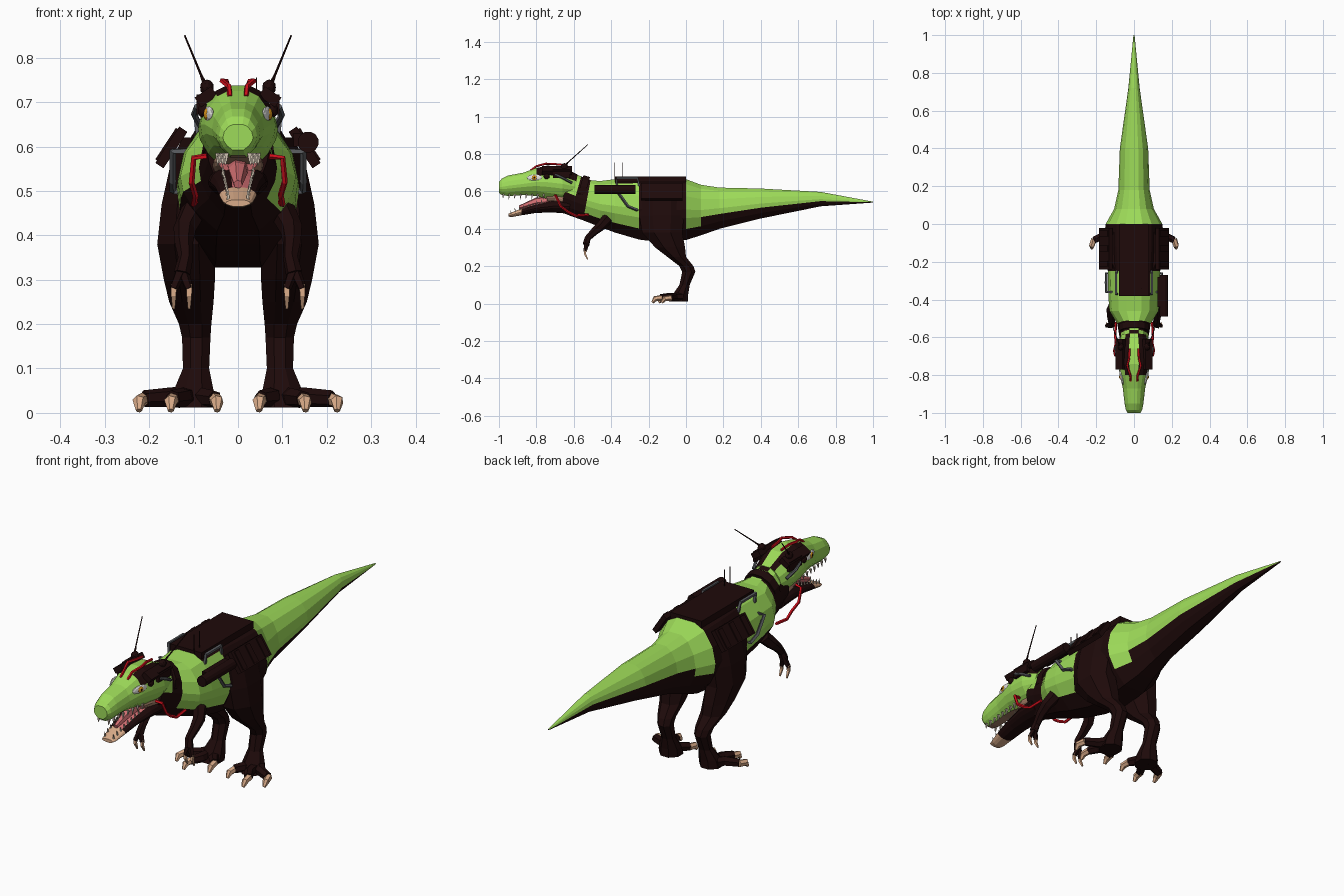
import bpy, bmesh, math
from mathutils import Vector, Matrix

cube = bpy.data.objects.get("Cube")
if cube:
    bpy.data.objects.remove(cube, do_unlink=True)


def material(name, r, g, b):
    m = bpy.data.materials.new(name)
    m.use_nodes = True
    m.diffuse_color = (r, g, b, 1)
    m.node_tree.nodes["Principled BSDF"].inputs["Base Color"].default_value = (r, g, b, 1)
    return m


GREEN = material("skin_green", .34, .71, .1)
DARK = material("dark_hide", .013, .003, .003)
TAN = material("claw_tan", .7, .41, .25)
RED = material("cable_red", .68, .005, .012)
GREY = material("frame_grey", .1, .105, .115)
PINK = material("mouth_pink", .65, .16, .17)
FLESH = material("palate_flesh", .36, .2, .13)
WHITE = material("eye_white", .88, .88, .85)
IVORY = material("tooth_ivory", .66, .57, .46)
AMBER = material("iris_amber", .75, .32, .01)


def finish(name, bm, mats):
    bmesh.ops.recalc_face_normals(bm, faces=bm.faces)
    mesh = bpy.data.meshes.new(name)
    bm.to_mesh(mesh)
    bm.free()
    for m in mats:
        mesh.materials.append(m)
    obj = bpy.data.objects.new(name, mesh)
    bpy.context.scene.collection.objects.link(obj)
    return obj


def skin(name, rings, mats, rule=None):
    """Bridge a list of rings; rule(ring_side, mean_y) picks the material."""
    bm = bmesh.new()
    loops = [[bm.verts.new(p) for p in ring] for ring in rings]
    n = len(loops[0])
    for a, b in zip(loops, loops[1:]):
        for j in range(n):
            k = (j + 1) % n
            face = bm.faces.new((a[j], a[k], b[k], b[j]))
            if rule:
                face.material_index = rule(j, sum(v.co.y for v in face.verts) / len(face.verts))
    for end in (loops[0], loops[-1]):
        cap = bm.faces.new(end)
        if rule:
            cap.material_index = rule(n // 2, end[0].co.y)
    return finish(name, bm, mats)


# Half cross-section: (drop from top, share of half width)
PROFILE = [(0, .3), (.08, .62), (.28, .9), (.5, 1), (.64, .95), (.82, .74), (1, .36)]
LAST = len(PROFILE) - 1


def body_loft(name, sections, mats, rule):
    """Sections are (top y, bottom y, top z, bottom z, half width)."""
    rings = []
    for yt, yb, zt, zb, w in sections:
        half = [Vector((w * k, yt + (yb - yt) * d, zt + (zb - zt) * d)) for d, k in PROFILE]
        rings.append(half + [Vector((-p.x, p.y, p.z)) for p in reversed(half)])

    def by_row(j, y):
        row = j if j <= LAST else 2 * LAST - j
        if j == 2 * LAST + 1:
            row = -1
        elif j > LAST:
            row += 1
            row = min(row, LAST - 1)
        return rule(row, y)
    return skin(name, rings, mats, by_row)


def tube(name, points, radii, mat, side=1, sides=6):
    """Tapered tube along a path, mirrored when side is negative."""
    pts = [Vector((p[0] * side, p[1], p[2])) for p in points]
    if not isinstance(radii, (list, tuple)):
        radii = [radii] * len(pts)
    rings, last = [], None
    for i, p in enumerate(pts):
        t = (pts[min(i + 1, len(pts) - 1)] - pts[max(i - 1, 0)]).normalized()
        if last is None:
            u = t.orthogonal().normalized()
        else:
            u = last.rotation_difference(t) @ u
        last = t
        v = t.cross(u)
        turn = [2 * math.pi * k / sides for k in range(sides)]
        rings.append([p + (u * math.cos(a) + v * math.sin(a)) * radii[i] for a in turn])
    return skin(name, rings, [mat])


def box(name, centre, size, mat, tilt=0):
    bm = bmesh.new()
    m = Matrix.Translation(centre) @ Matrix.Rotation(tilt, 4, 'Y') @ Matrix.Diagonal((*size, 1))
    bmesh.ops.create_cube(bm, size=1, matrix=m)
    return finish(name, bm, [mat])


def ball(name, centre, size, mat, turn=0):
    bm = bmesh.new()
    m = Matrix.Translation(centre) @ Matrix.Rotation(turn, 4, 'Z') @ Matrix.Diagonal((*size, 1))
    bmesh.ops.create_icosphere(bm, subdivisions=2, radius=1, matrix=m)
    return finish(name, bm, [mat])


# Body, neck and tail
def body_rule(row, y):
    if y > .05:
        return int(row >= 4)
    if -.25 < y < 0 or (-.38 < y < 0 and row <= 0):
        return 1
    if y < -.5:
        return int(row >= 3 or (-.595 < y < -.535))
    return int(row >= 5)


body_loft("body_and_tail", [
    (1, 1, .545, .54, .003), (.72, .72, .597, .52, .03), (.4, .4, .615, .455, .075),
    (.18, .18, .62, .4, .083), (.08, .08, .635, .365, .105), (0, 0, .665, .34, .15),
    (-.12, -.12, .67, .327, .15), (-.25, -.25, .67, .342, .138), (-.38, -.38, .665, .38, .136),
    (-.46, -.46, .655, .41, .13), (-.51, -.55, .66, .445, .088),
    (-.56, -.62, .68, .47, .078), (-.63, -.67, .71, .49, .07)], [GREEN, DARK], body_rule)
tube("neck_collar", [(0, -.535, .6), (0, -.57, .61)], .082, DARK, sides=12)

# Skull with dark side pads and fleshy palate
body_loft("skull", [
    (-.58, -.6, .69, .56, .07), (-.66, -.66, .73, .55, .09), (-.74, -.74, .738, .56, .085),
    (-.8, -.8, .725, .575, .075), (-.87, -.87, .7, .58, .059), (-.95, -.95, .685, .575, .05),
    (-.985, -.985, .668, .58, .043), (-1, -1, .65, .592, .034)], [GREEN, DARK, FLESH],
    lambda row, y: 2 if row == LAST and -.98 < y < -.62 else int(row in (0, 1) and -.8 < y < -.6))

# Lower jaw, cheeks and tongue
body_loft("lower_jaw", [
    (-.62, -.62, .56, .48, .068), (-.71, -.71, .555, .487, .064), (-.8, -.8, .535, .485, .052),
    (-.88, -.88, .508, .472, .042), (-.93, -.93, .488, .463, .034), (-.95, -.95, .48, .465, .028)],
    [DARK, PINK, TAN], lambda row, y: 2 if y < -.9 else int(row <= 0))
body_loft("cheek_web", [(-.6, -.6, .6, .5, .06), (-.7, -.7, .6, .53, .055), (-.75, -.74, .59, .54, .045)],
          [FLESH, PINK], lambda row, y: int(y < -.74))
tube("tongue", [(0, -.7, .555), (0, -.8, .545), (0, -.89, .515)], [.026, .022, .01], PINK)

for s, tag in ((1, "left"), (-1, "right")):
    # Teeth along both jaws
    for i in range(8):
        t = i / 7
        y = -.76 - .215 * t
        x = .046 - .02 * t
        tube(f"{tag}_upper_tooth", [(x, y, .585), (x, y - .004, .557 + .005 * (i % 2))],
             [.007, .001], IVORY, s, 4)
        y = -.77 - .165 * t
        x = .034 - .012 * t
        z = .535 - .054 * t
        tube(f"{tag}_lower_tooth", [(x, y, z), (x, y - .004, z + .022)], [.005, .001], IVORY, s, 4)

    # Eye lying on the skull surface, and ear lens
    for part, x, size, mat in (("eye_white", .066, (.008, .042, .018), WHITE),
                               ("iris", .069, (.009, .016, .014), AMBER),
                               ("pupil", .073, (.007, .007, .007), DARK)):
        ball(f"{tag}_{part}", (s * x, -.81, .673), size, mat, -s * .22)
    ball(f"{tag}_ear_lens", (s * .077, -.745, .681), (.014, .017, .017), DARK)

    # Head gear, aerial and cables
    box(f"{tag}_head_pad", (s * .072, -.69, .712), (.045, .16, .026), DARK, s * .6)
    box(f"{tag}_ear_box", (s * .087, -.665, .695), (.014, .09, .045), DARK)
    tube(f"{tag}_ear_strut", [(.092, -.7, .69), (.099, -.66, .672), (.084, -.61, .645)], .007, GREY, s)
    ball(f"{tag}_aerial_base", (s * .07, -.65, .733), (.016, .02, .018), DARK)
    tube(f"{tag}_aerial", [(.07, -.655, .73), (.083, -.625, .76), (.12, -.525, .85)],
         [.007, .003, .002], DARK, s, 5)
    tube(f"{tag}_head_cable", [(.018, -.83, .712), (.02, -.8, .735), (.036, -.75, .748),
         (.026, -.71, .747), (.024, -.66, .742)], .006, RED, s, 5)
    tube(f"{tag}_neck_cable", [(.07, -.7, .578), (.1, -.695, .575), (.105, -.67, .52),
         (.096, -.63, .49), (.1, -.59, .47), (.096, -.52, .475)], .007, RED, s, 5)

    # Arm with two clawed fingers
    tube(f"{tag}_arm", [(.1, -.42, .455), (.12, -.455, .415), (.122, -.49, .385),
         (.118, -.525, .35), (.126, -.535, .315)], [.03, .026, .021, .017, .019], DARK, s)
    for x in (.11, .145):
        tube(f"{tag}_finger", [(.126, -.53, .325), (x, -.54, .28)], [.014, .01], DARK, s, 5)
        tube(f"{tag}_finger_claw", [(x, -.538, .29), (x, -.54, .265), (x, -.525, .235)],
             [.009, .008, .004], TAN, s, 4)

    # Leg: rings of (z, front y, back y, inner x, outer x)
    rings = []
    for z, f, b, i, o in [
            (.62, -.24, -.03, .05, .125), (.56, -.25, -.01, .05, .152), (.47, -.25, -.01, .05, .172),
            (.38, -.235, -.02, .05, .182), (.3, -.165, -.005, .052, .167), (.25, -.1, 0, .055, .155),
            (.2, -.035, .04, .06, .133), (.17, -.02, .05, .062, .126), (.1, -.035, .02, .065, .124),
            (.05, -.07, .012, .055, .145), (.012, -.09, .01, .055, .15)]:
        turn = [math.pi * (k + .5) / 4 for k in range(8)]
        rings.append([Vector((s * ((i + o) / 2 + (o - i) * .541 * math.cos(a)),
                              (f + b) / 2 + (b - f) * .541 * math.sin(a), z)) for a in turn])
    skin(f"{tag}_leg", rings, [DARK])
    for x, y in ((.052, -.1), (.147, -.135), (.212, -.085)):
        tube(f"{tag}_toe", [(.1 + (x - .1) * .3, -.03, .035), ((x + .1) / 2, y * .7, .035), (x, y, .032)],
             [.024, .022, .019], DARK, s)
        tip = x + (x - .1) * .1
        tube(f"{tag}_toe_claw", [(x, y + .005, .03), (tip, y - .03, .026), (tip, y - .045, .005)],
             [.016, .015, .007], TAN, s)

    # Tilted side armour with ribs
    tilt = -s * math.pi / 5.4
    box(f"{tag}_side_panel", (s * .15, -.13, .598), (.022, .22, .098), DARK, tilt)
    for y in (-.21, -.13, -.05):
        box(f"{tag}_panel_rib", (s * .153, y, .6), (.024, .03, .085), DARK, tilt)

    # Grey frames
    tube(f"{tag}_side_frame", [(.1, -.36, .59), (.147, -.36, .59), (.147, -.31, .52),
         (.147, -.26, .5), (.12, -.26, .5)], .008, GREY, s, 4)
    tube(f"{tag}_back_handle", [(.09, -.37, .63), (.095, -.37, .672), (.095, -.26, .672),
         (.09, -.25, .63)], .008, GREY, s, 4)

# Saddle, launcher tube and masts
box("saddle", (0, -.19, .665), (.16, .38, .03), DARK)
tube("launcher_tube", [(.158, -.49, .61), (.158, -.27, .61)], .024, DARK, sides=12)
box("launcher_mount", (.14, -.36, .615), (.03, .16, .03), DARK)
for y in (-.38, -.34):
    tube("back_mast", [(.042, y, .66), (.042, y, .755)], .0018, DARK, sides=4)
